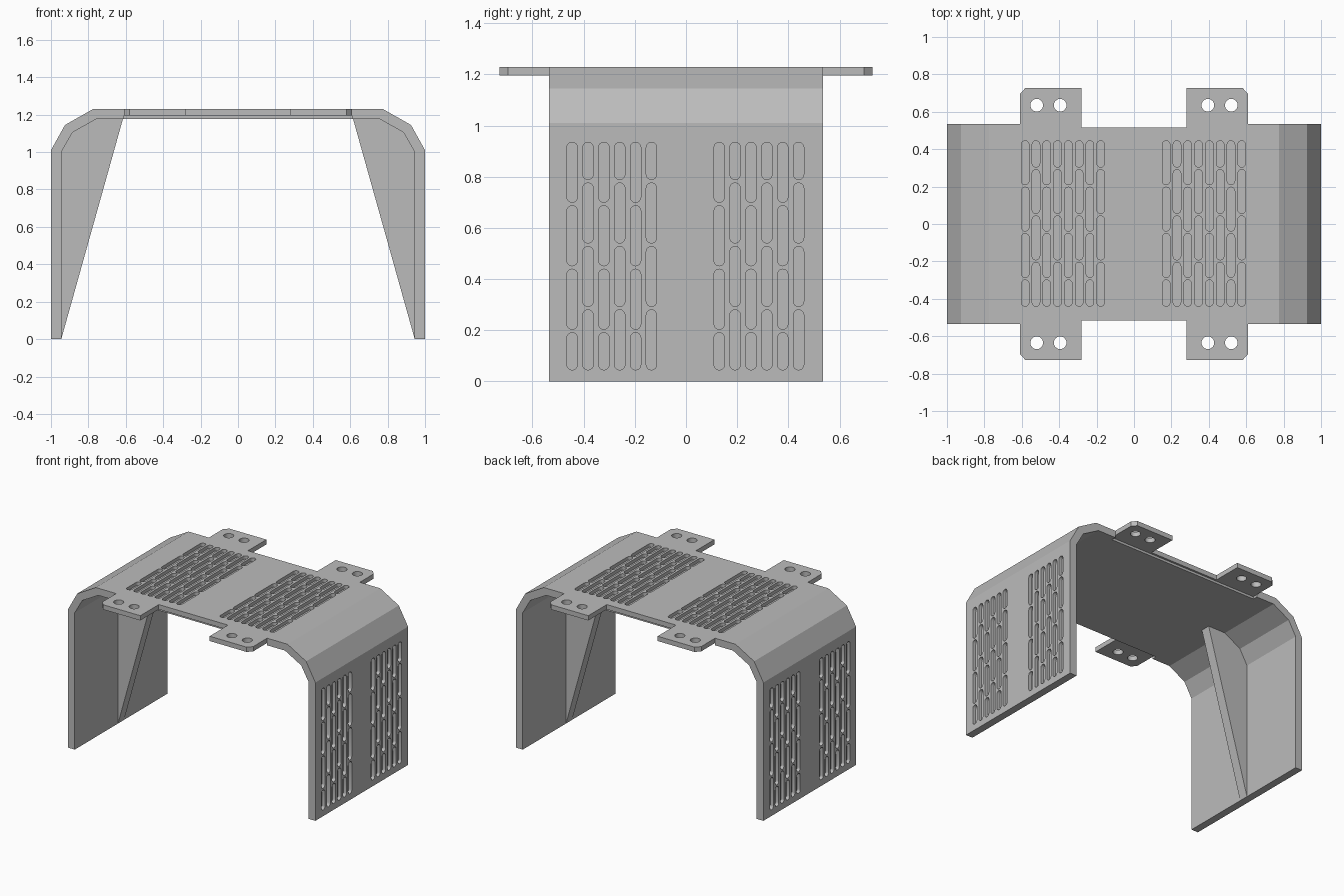
import bpy, bmesh, math
from mathutils import Vector

old = bpy.data.objects.get("Cube")
if old:
    bpy.data.objects.remove(old, do_unlink=True)

grey = bpy.data.materials.new("light_grey")
grey.use_nodes = True
colour = (0.5, 0.5, 0.5, 1)
grey.diffuse_color = colour
grey.node_tree.nodes["Principled BSDF"].inputs["Base Color"].default_value = colour

X, Y, Z = Vector((1, 0, 0)), Vector((0, 1, 0)), Vector((0, 0, 1))
HALF_Y, TOP, TAB_BOTTOM = 0.535, 1.23, 1.195


def prism(bm, points, sweep):
    """Extrude a closed outline along a vector."""
    face = bm.faces.new([bm.verts.new(p) for p in points])
    out = bmesh.ops.extrude_face_region(bm, geom=[face])["geom"]
    bmesh.ops.translate(bm, vec=sweep, verts=[g for g in out if isinstance(g, bmesh.types.BMVert)])


def box(bm, lo, hi):
    prism(bm, [(lo[0], lo[1], lo[2]), (hi[0], lo[1], lo[2]),
               (hi[0], hi[1], lo[2]), (lo[0], hi[1], lo[2])], Z * (hi[2] - lo[2]))


def slot(bm, centre, along, across, sweep, length, width, steps=8):
    """Round-ended pin; zero straight length gives a cylinder."""
    r, points = width / 2, []
    for end in (1, -1):
        for i in range(steps + 1):
            if length <= width and i == steps:
                continue
            a = math.pi * i / steps
            points.append(centre + end * (along * (length / 2 - r + r * math.sin(a))
                                          + across * r * math.cos(a)))
    prism(bm, points, sweep)


def make(name, bm):
    bmesh.ops.recalc_face_normals(bm, faces=bm.faces)
    mesh = bpy.data.meshes.new(name)
    bm.to_mesh(mesh)
    bm.free()
    obj = bpy.data.objects.new(name, mesh)
    bpy.context.collection.objects.link(obj)
    mesh.materials.append(grey)
    return obj


def activate(obj):
    bpy.ops.object.select_all(action="DESELECT")
    obj.select_set(True)
    bpy.context.view_layer.objects.active = obj


def cut(obj, bm):
    cutter = make("cutter", bm)
    cutter.hide_render = True
    mod = obj.modifiers.new("cut", "BOOLEAN")
    mod.operation, mod.solver, mod.object = "DIFFERENCE", "EXACT", cutter
    activate(obj)
    bpy.ops.object.modifier_apply(modifier=mod.name)
    bpy.data.objects.remove(cutter, do_unlink=True)


def slot_column(bm, base, along, across, sweep, low, high, width, short_first):
    """Three long slots and one short slot, short at the top or the bottom."""
    gap, long = 0.013, 0.235
    short = high - low - 3 * (long + gap)
    t = high
    for length in ([short] + [long] * 3 if short_first else [long] * 3 + [short]):
        slot(bm, base + along * (t - length / 2), along, across, sweep, length, width)
        t -= length + gap


# Bent sheet forming both walls and the roof
outer = [(1, 0), (1, 1.01), (0.925, 1.145), (0.775, TOP)]
inner = [(0.945, 0), (0.945, 1.0), (0.885, 1.105), (0.755, 1.178)]
outline = outer + [(-x, z) for x, z in reversed(outer)]
outline += [(-x, z) for x, z in inner] + list(reversed(inner))
bm = bmesh.new()
prism(bm, [(x, -HALF_Y, z) for x, z in outline], Y * 2 * HALF_Y)
shell = make("bent_shell", bm)

# Shallow step under the roof edges, then the notch between the tabs
bm = bmesh.new()
for lo, hi in ((-0.7, -0.5), (0.5, 0.7)):
    box(bm, (-0.61, lo, 1.1), (0.61, hi, TAB_BOTTOM))
cut(shell, bm)
bm = bmesh.new()
for lo, hi in ((-0.7, -0.515), (0.515, 0.7)):
    box(bm, (-0.28, lo, 1.1), (0.28, hi, 1.3))
cut(shell, bm)

# Blind decorative slots in the roof and both walls
DEPTH = 0.025
bm = bmesh.new()
for start in (-0.582, 0.172):
    for i in range(8):
        base = Vector((start + i * 0.0577, 0, TOP - DEPTH))
        slot_column(bm, base, Y, X, Z * 0.1, -0.44, 0.445, 0.041, i % 2 == 1)
for side in (-1, 1):
    for start in (-0.445, 0.13):
        for i in range(6):
            base = Vector((side * (1 - DEPTH), start + i * 0.062, 0))
            slot_column(bm, base, Z, Y, X * side * 0.1, 0.045, 0.935, 0.041, i % 2 == 1)
cut(shell, bm)
parts = [shell]

# Four mounting tabs with a clipped corner and two screw holes each
for sx, side in ((1, "left"), (-1, "right")):
    for sy, end in ((-1, "front"), (1, "back")):
        tab = [(0.28, HALF_Y), (0.61, HALF_Y), (0.61, 0.695), (0.58, 0.728), (0.28, 0.728)]
        bm = bmesh.new()
        prism(bm, [(sx * x, sy * y, TAB_BOTTOM) for x, y in tab], Z * (TOP - TAB_BOTTOM))
        obj = make(f"{end}_{side}_tab", bm)
        bm = bmesh.new()
        for x in (0.395, 0.52):
            slot(bm, Vector((sx * x, sy * 0.635, 1.1)), Y, X, Z * 0.3, 0.068, 0.068, 12)
        cut(obj, bm)
        parts.append(obj)

# Tapered stiffening rib inside each wall
for sx, side in ((1, "left"), (-1, "right")):
    bm = bmesh.new()
    prism(bm, [(sx * x, -0.035, z) for x, z in inner + [(0.615, 1.178)]], Y * 0.07)
    parts.append(make(f"{side}_rib", bm))

for obj in parts:
    activate(obj)
    bpy.ops.object.shade_smooth_by_angle(angle=math.radians(24))
